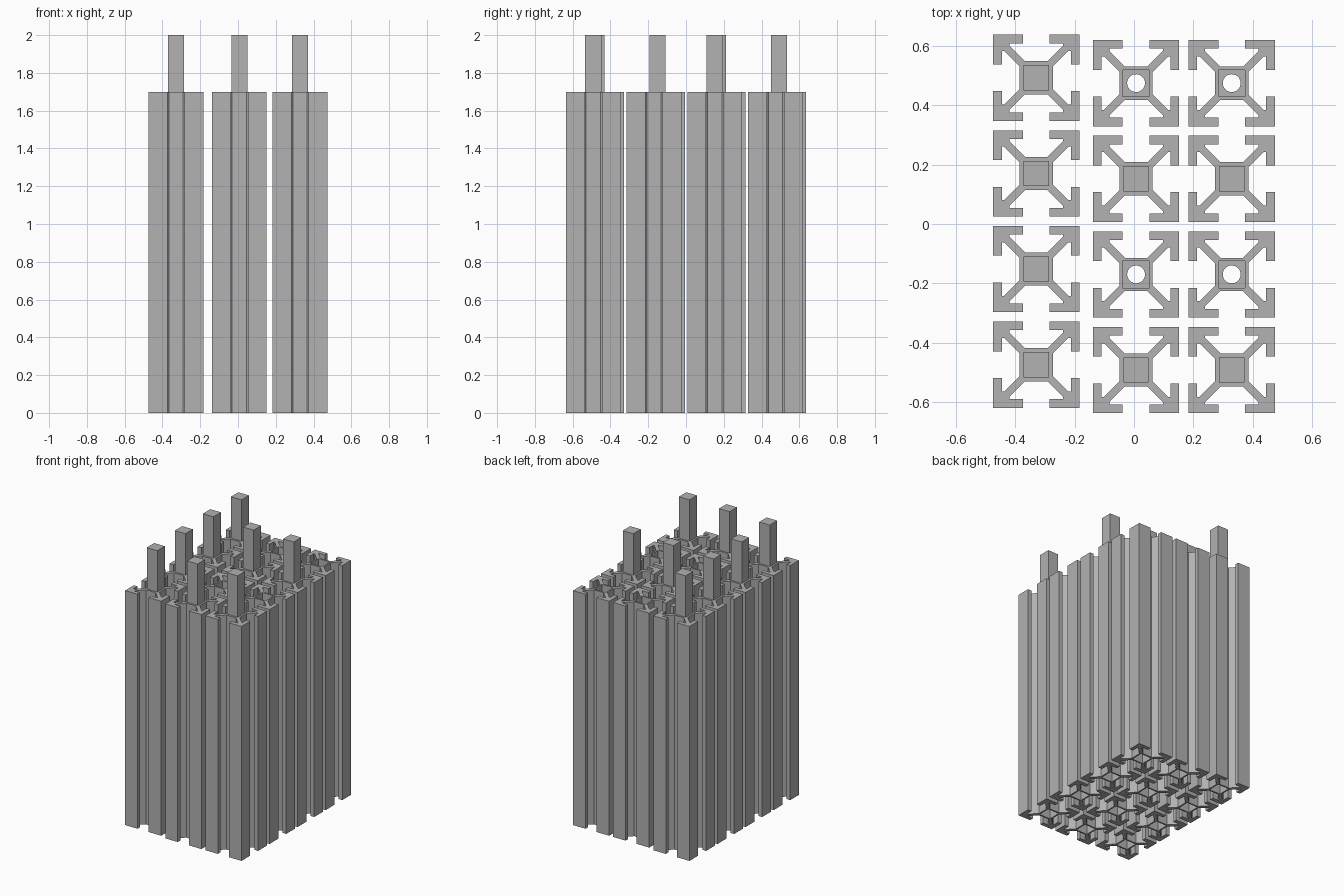
import bpy, bmesh, math
from mathutils import Matrix, Vector

cube = bpy.data.objects.get("Cube")
if cube:
    bpy.data.objects.remove(cube, do_unlink=True)

RAIL_TOP, POST_TOP = 1.70, 2.0
SOCKET_DEPTH = 0.3
PITCH = 0.3215

grey = bpy.data.materials.new("metal grey")
grey.use_nodes = True
colour = (0.445, 0.445, 0.445, 1)
grey.diffuse_color = colour
grey.node_tree.nodes["Principled BSDF"].inputs["Base Color"].default_value = colour


def add_object(name, mesh):
    obj = bpy.data.objects.new(name, mesh)
    bpy.context.scene.collection.objects.link(obj)
    return obj


def prism(name, outline, low, high):
    """Extrude a closed 2D outline from low to high."""
    bm = bmesh.new()
    base = bm.faces.new([bm.verts.new((x, y, low)) for x, y in outline])
    cap = bmesh.ops.extrude_face_region(bm, geom=[base])["geom"]
    verts = [v for v in cap if isinstance(v, bmesh.types.BMVert)]
    bmesh.ops.translate(bm, verts=verts, vec=(0, 0, high - low))
    bmesh.ops.recalc_face_normals(bm, faces=bm.faces)
    mesh = bpy.data.meshes.new(name)
    bm.to_mesh(mesh)
    bm.free()
    mesh.materials.append(grey)
    return mesh


def square(half):
    return [(-half, -half), (half, -half), (half, half), (-half, half)]


def circle(radius, sides=32):
    return [(radius * math.cos(math.tau * i / sides),
             radius * math.sin(math.tau * i / sides)) for i in range(sides)]


# Slotted rail outline: one half arm, mirrored on the diagonal, turned four times
half_arm = [(0.056, 0.038), (0.108, 0.09), (0.116, 0.09),
            (0.116, 0.045), (0.145, 0.045)]
arm = half_arm + [(0.145, 0.145)] + [(y, x) for x, y in reversed(half_arm)]
rail_outline = []
for turn in range(4):
    rot = Matrix.Rotation(turn * math.pi / 2, 2)
    rail_outline += [tuple(rot @ Vector(p)) for p in arm]


def rail_mesh(name, cuts):
    """Cut sockets and bore out of a solid rail."""
    rail = add_object(name, prism(name, rail_outline, 0, RAIL_TOP))
    cutters = []
    for outline, low, high in cuts:
        cutter = add_object("cutter", prism("cutter", outline, low, high))
        cutter.hide_render = True
        cutters.append(cutter)
        mod = rail.modifiers.new("cut", 'BOOLEAN')
        mod.operation, mod.solver, mod.object = 'DIFFERENCE', 'EXACT', cutter
    graph = bpy.context.evaluated_depsgraph_get()
    mesh = bpy.data.meshes.new_from_object(rail.evaluated_get(graph))
    mesh.name = name
    for obj in cutters + [rail]:
        bpy.data.objects.remove(obj, do_unlink=True)
    return mesh


# Two rail types: open sockets at both ends, or a post on top
bottom_socket = (square(0.045), -0.1, SOCKET_DEPTH)
top_socket = (square(0.045), RAIL_TOP - SOCKET_DEPTH, RAIL_TOP + 0.1)
bore = circle(0.03)
open_rail = rail_mesh("open_rail", [bottom_socket, top_socket, (bore, -0.2, RAIL_TOP + 0.2)])
post_rail = rail_mesh("post_rail", [bottom_socket, (bore, -0.2, RAIL_TOP - SOCKET_DEPTH)])
post_mesh = prism("post", square(0.0425), RAIL_TOP, POST_TOP)

# Three columns of four rails; the outer column sits slightly further back
columns = [("right", -0.3285, -0.473), ("middle", 0.007, -0.491), ("left", 0.3285, -0.491)]
for side, x, y_start in columns:
    for row in range(4):
        has_post = side == "right" or row % 2 == 0
        place = (x, y_start + row * PITCH, 0)
        rail = add_object(f"{side}_rail_{row + 1}", post_rail if has_post else open_rail)
        rail.location = place
        if has_post:
            add_object(f"{side}_post_{row + 1}", post_mesh).location = place
